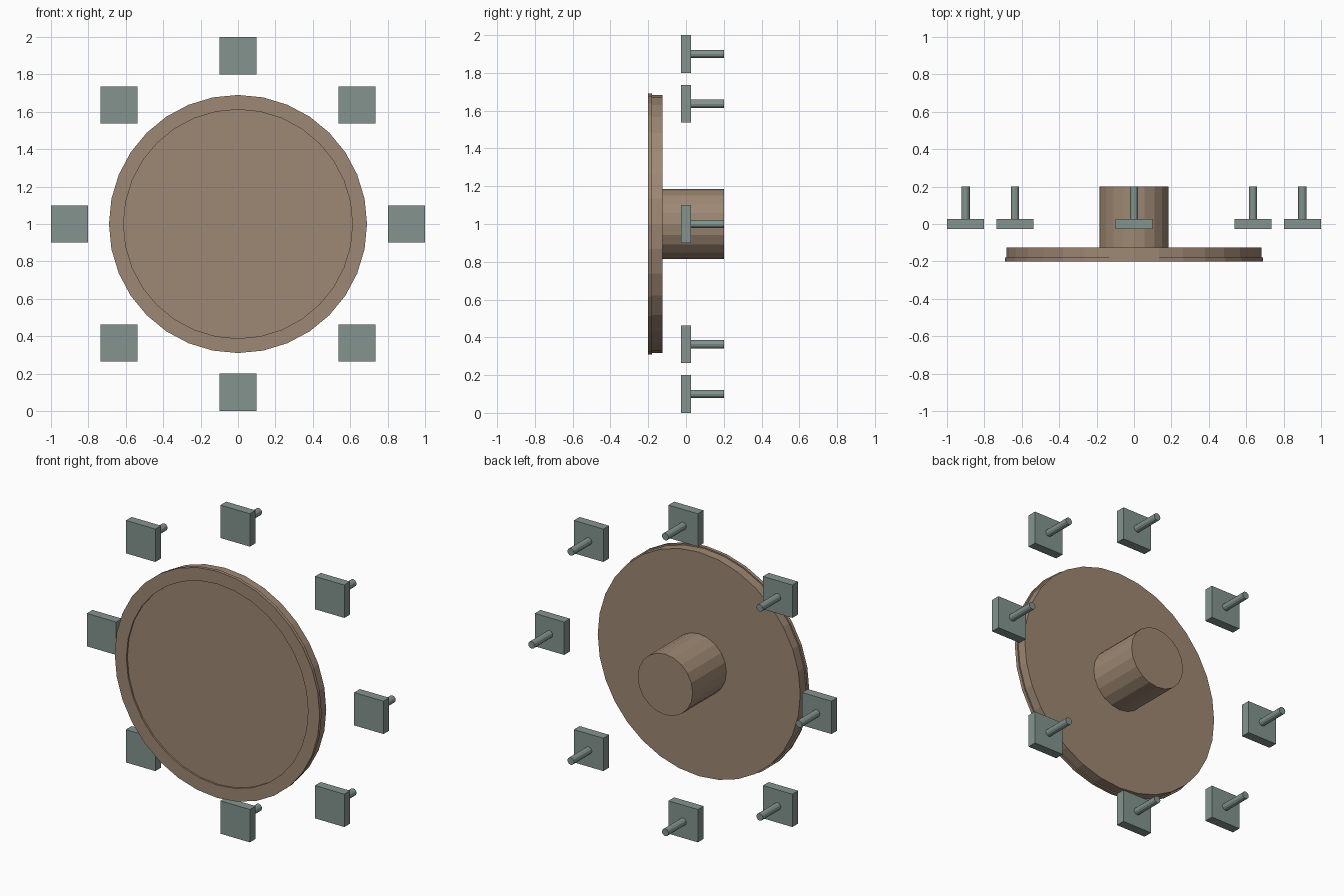
import bpy, bmesh, math
from mathutils import Matrix

if "Cube" in bpy.data.objects:
    bpy.data.objects.remove(bpy.data.objects["Cube"])


def material(name, srgb):
    m = bpy.data.materials.new(name)
    lin = [((c / 255 + 0.055) / 1.055) ** 2.4 for c in srgb]
    m.diffuse_color = (*lin, 1)
    m.use_nodes = True
    m.node_tree.nodes["Principled BSDF"].inputs["Base Color"].default_value = m.diffuse_color
    return m


brown = material("warm brown", (158, 136, 115))
grey = material("grey green", (131, 148, 142))


def finish(name, bm, mat):
    bmesh.ops.recalc_face_normals(bm, faces=bm.faces)
    me = bpy.data.meshes.new(name)
    bm.to_mesh(me)
    bm.free()
    me.materials.append(mat)
    ob = bpy.data.objects.new(name, me)
    bpy.context.collection.objects.link(ob)
    return ob


def turned(name, profile, sides, mat, x=0, z=1):
    """Stack rings of (radius, y) along the y axis and cap both ends."""
    bm = bmesh.new()
    rings = []
    for r, y in profile:
        rings.append([bm.verts.new((x + r * math.sin(2 * math.pi * i / sides), y,
                                    z + r * math.cos(2 * math.pi * i / sides)))
                      for i in range(sides)])
    for a, b in zip(rings, rings[1:]):
        for i in range(sides):
            j = (i + 1) % sides
            bm.faces.new((a[i], a[j], b[j], b[i]))
    bm.faces.new(rings[0])
    bm.faces.new(rings[-1])
    return finish(name, bm, mat)


# Dial: shallow front recess, lip and body
turned("dial", [(0.612, -0.19), (0.612, -0.2), (0.69, -0.2), (0.69, -0.18),
                (0.682, -0.18), (0.682, -0.125)], 32, brown)

# Hub behind the dial
turned("hub", [(0.185, -0.125), (0.185, 0.2)], 20, brown)

# Ring of eight upright square markers, each with a rear pin
for k in range(8):
    a = k * math.pi / 4
    x, z = 0.9 * math.sin(a), 1 + 0.9 * math.cos(a)
    bm = bmesh.new()
    bmesh.ops.create_cube(bm, size=1, matrix=Matrix.Translation((x, 0, z))
                          @ Matrix.Diagonal((0.198, 0.055, 0.2, 1)))
    finish(f"marker_{k + 1}", bm, grey)
    turned(f"marker_pin_{k + 1}", [(0.022, 0.0275), (0.022, 0.2)], 12, grey, x, z)
